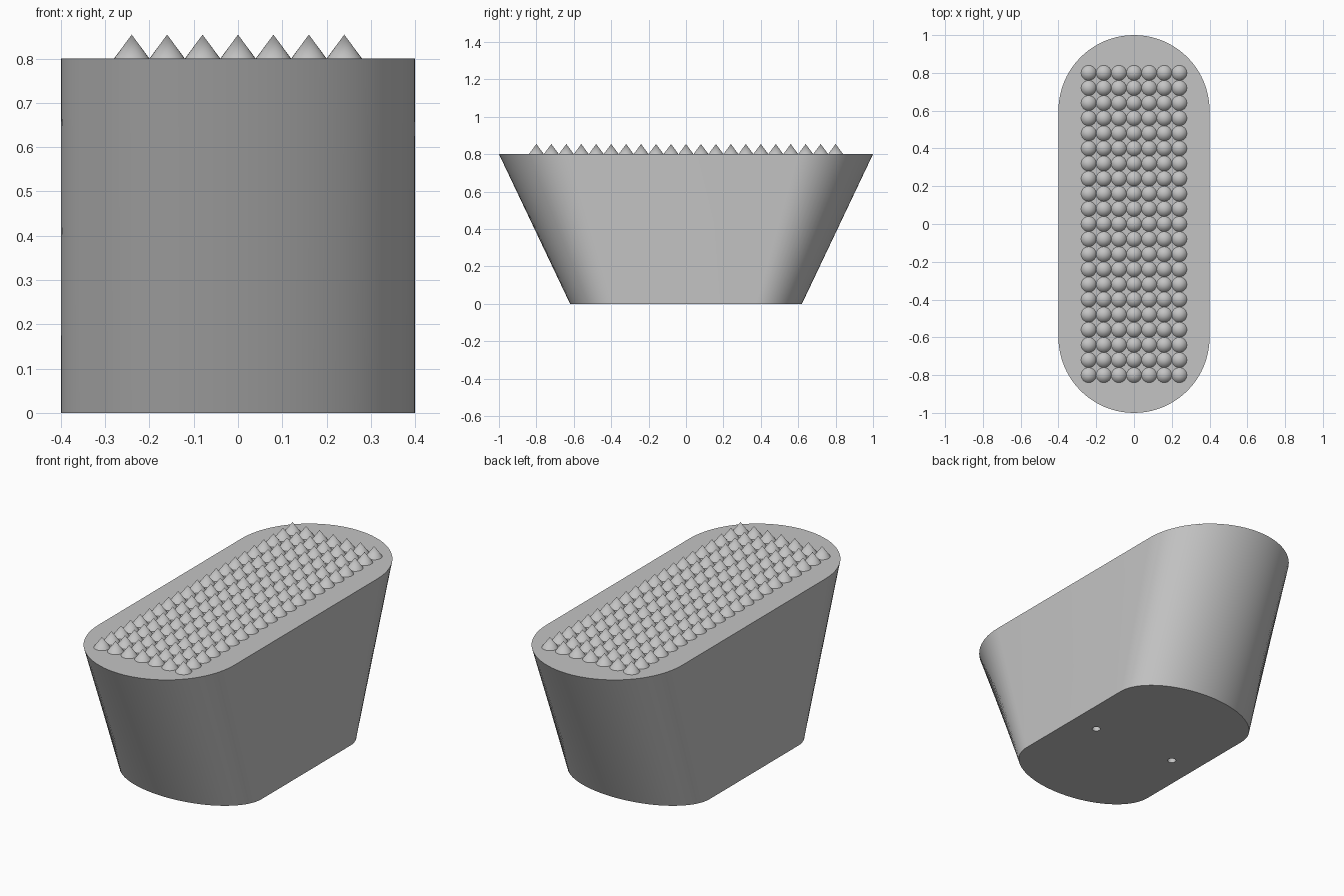
import bpy, bmesh, math

if "Cube" in bpy.data.objects:
    bpy.data.objects.remove(bpy.data.objects["Cube"])

HALF_W, HALF_L, HEIGHT = 0.40, 1.00, 0.80
FOOT_SCALE = 0.62            # length of the foot relative to the top
PITCH = 0.08                 # spacing of the spikes
COLS, ROWS = 7, 21

grey = bpy.data.materials.new("plain grey")
grey.diffuse_color = (0.55, 0.55, 0.55, 1)
grey.use_nodes = True
grey.node_tree.nodes["Principled BSDF"].inputs["Base Color"].default_value = grey.diffuse_color


def make_object(name, bm):
    bmesh.ops.recalc_face_normals(bm, faces=bm.faces)
    mesh = bpy.data.meshes.new(name)
    bm.to_mesh(mesh)
    bm.free()
    mesh.materials.append(grey)
    obj = bpy.data.objects.new(name, mesh)
    bpy.context.collection.objects.link(obj)
    return obj


def activate(obj):
    bpy.ops.object.select_all(action='DESELECT')
    obj.select_set(True)
    bpy.context.view_layer.objects.active = obj


def stadium(y_scale, z, steps=40):
    """Outline with two straight sides and two round ends."""
    points = []
    for end in (1, -1):
        for i in range(steps + 1):
            a = math.pi * i / steps
            x = end * HALF_W * math.cos(a)
            y = end * (HALF_L - HALF_W + HALF_W * math.sin(a))
            points.append((x, y * y_scale, z))
    return points


# Tapered body: foot outline lofted to the longer top outline
bm = bmesh.new()
foot = [bm.verts.new(p) for p in stadium(FOOT_SCALE, 0)]
rim = [bm.verts.new(p) for p in stadium(1, HEIGHT)]
n = len(foot)
for i in range(n):
    j = (i + 1) % n
    bm.faces.new((foot[i], foot[j], rim[j], rim[i]))
bm.faces.new(foot[::-1])
bm.faces.new(rim)
body = make_object("body", bm)

# Two mounting holes drilled into the underside
bm = bmesh.new()
for x in (-0.25, 0.25):
    ret = bmesh.ops.create_cone(bm, cap_ends=True, segments=24,
                                radius1=0.021, radius2=0.021, depth=0.4)
    bmesh.ops.translate(bm, verts=ret["verts"], vec=(x, 0, 0))
drill = make_object("hole_cutter", bm)
drill.hide_render = True
cut = body.modifiers.new("holes", 'BOOLEAN')
cut.operation = 'DIFFERENCE'
cut.solver = 'EXACT'
cut.object = drill
activate(body)
bpy.ops.object.modifier_apply(modifier=cut.name)
bpy.data.objects.remove(drill)
bpy.ops.object.shade_smooth_by_angle(angle=math.radians(30))

# Grid of small cones on the top
bm = bmesh.new()
bmesh.ops.create_cone(bm, cap_ends=True, segments=24,
                      radius1=PITCH / 2, radius2=0, depth=0.054)
bmesh.ops.translate(bm, verts=bm.verts, vec=(-PITCH * (COLS - 1) / 2,
                                             -PITCH * (ROWS - 1) / 2,
                                             HEIGHT + 0.027))
spikes = make_object("spikes", bm)
activate(spikes)
bpy.ops.object.shade_smooth_by_angle(angle=math.radians(30))
for axis, count in enumerate((COLS, ROWS)):
    arr = spikes.modifiers.new("repeat", 'ARRAY')
    arr.count = count
    arr.use_relative_offset = False
    arr.use_constant_offset = True
    arr.constant_offset_displace = [PITCH if k == axis else 0 for k in range(3)]
